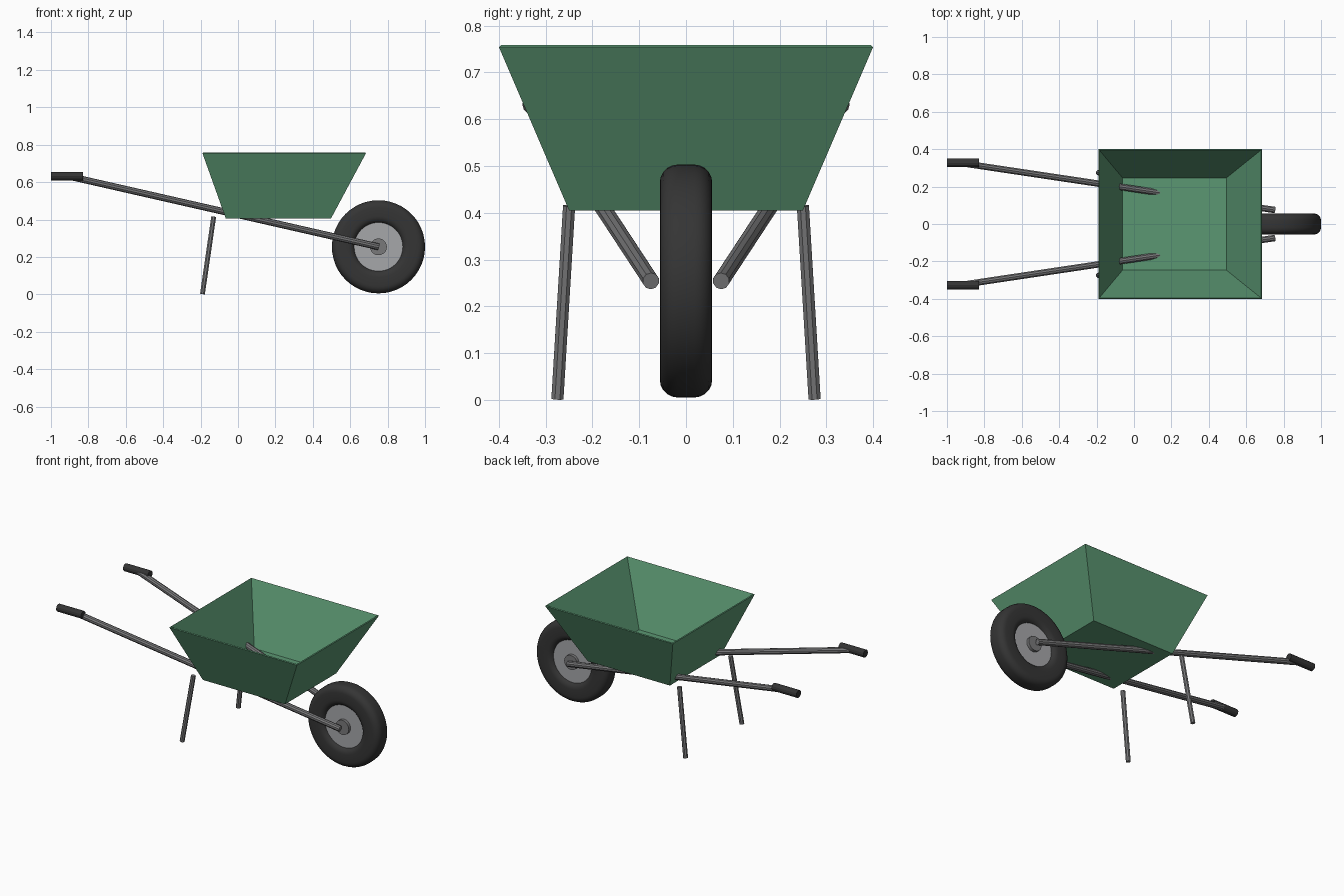
import bpy, bmesh, math
from mathutils import Vector, Matrix

cube = bpy.data.objects.get("Cube")
if cube:
    bpy.data.objects.remove(cube, do_unlink=True)


def material(name, rgb):
    m = bpy.data.materials.new(name)
    m.use_nodes = True
    m.diffuse_color = (*rgb, 1)
    m.node_tree.nodes["Principled BSDF"].inputs["Base Color"].default_value = (*rgb, 1)
    return m


GREEN = material("green paint", (0.105, 0.31, 0.17))
STEEL = material("grey steel", (0.19, 0.19, 0.195))
RIM = material("light grey rim", (0.38, 0.385, 0.40))
RUBBER = material("black rubber", (0.035, 0.035, 0.035))

WHEEL = Vector((0.751, 0, 0.254))


def finish(name, bm, mat, smooth=None):
    bmesh.ops.recalc_face_normals(bm, faces=bm.faces)
    me = bpy.data.meshes.new(name)
    bm.to_mesh(me)
    bm.free()
    me.materials.append(mat)
    ob = bpy.data.objects.new(name, me)
    bpy.context.collection.objects.link(ob)
    if smooth:
        bpy.ops.object.select_all(action='DESELECT')
        ob.select_set(True)
        bpy.context.view_layer.objects.active = ob
        bpy.ops.object.shade_smooth_by_angle(angle=math.radians(smooth))
    return ob


def rod(name, a, b, radius, sides, mat, smooth=None):
    a, b = Vector(a), Vector(b)
    d = b - a
    bm = bmesh.new()
    place = Matrix.Translation((a + b) / 2) @ d.to_track_quat('Z', 'Y').to_matrix().to_4x4()
    bmesh.ops.create_cone(bm, cap_ends=True, segments=sides, radius1=radius,
                          radius2=radius, depth=d.length, matrix=place)
    return finish(name, bm, mat, smooth)


# Tray: open tapered tub with a thin wall
def rectangle(bm, x0, x1, y, z):
    return [bm.verts.new(p) for p in ((x0, -y, z), (x1, -y, z), (x1, y, z), (x0, y, z))]


bm = bmesh.new()
floor = rectangle(bm, -0.065, 0.497, 0.25, 0.405)
rim = rectangle(bm, -0.19, 0.684, 0.4, 0.754)
bm.faces.new(floor)
for i in range(4):
    j = (i + 1) % 4
    bm.faces.new((floor[i], floor[j], rim[j], rim[i]))
tray = finish("tray", bm, GREEN)
# The open shell's normals must face outward before thickening
if tray.data.polygons[0].normal.z > 0:
    tray.data.flip_normals()
wall = tray.modifiers.new("wall", 'SOLIDIFY')
wall.thickness = 0.006
wall.offset = -1
wall.use_even_offset = True

# Handles, grips and legs on both sides
for side, s in (("left", 1), ("right", -1)):
    rod(side + "_handle", (-0.9, s * 0.322, 0.63), (0.752, s * 0.075, 0.254),
        0.018, 10, STEEL)
    rod(side + "_grip", (-1, s * 0.327, 0.632), (-0.83, s * 0.327, 0.632),
        0.023, 12, RUBBER)
    rod(side + "_leg", (-0.13, s * 0.25, 0.415), (-0.19, s * 0.275, 0.002),
        0.014, 8, STEEL)

# Tyre: rounded box section swept round the axle
bm = bmesh.new()
half_width, inner, outer, corner, steps = 0.056, 0.125, 0.249, 0.038, 5
section = []
for q in range(4):
    cy = (half_width - corner) * (1 if q in (0, 3) else -1)
    cr = outer - corner if q < 2 else inner + corner
    for k in range(steps + 1):
        t = math.pi / 2 * (q + k / steps)
        section.append(bm.verts.new((0, cy + corner * math.cos(t), cr + corner * math.sin(t))))
loop = [bm.edges.new((v, section[(i + 1) % len(section)])) for i, v in enumerate(section)]
bmesh.ops.spin(bm, geom=section + loop, cent=(0, 0, 0), axis=(0, 1, 0),
               angle=math.tau, steps=48, use_merge=True)
bmesh.ops.remove_doubles(bm, verts=bm.verts, dist=1e-5)
bmesh.ops.translate(bm, verts=bm.verts, vec=WHEEL)
finish("tyre", bm, RUBBER, 50)

# Rim disc and hub on the axle
for name, radius, half, sides, mat in (("wheel_disc", 0.145, 0.036, 48, RIM),
                                       ("wheel_hub", 0.045, 0.054, 20, STEEL)):
    axis = Vector((0, half, 0))
    rod(name, WHEEL - axis, WHEEL + axis, radius, sides, mat, 40)
